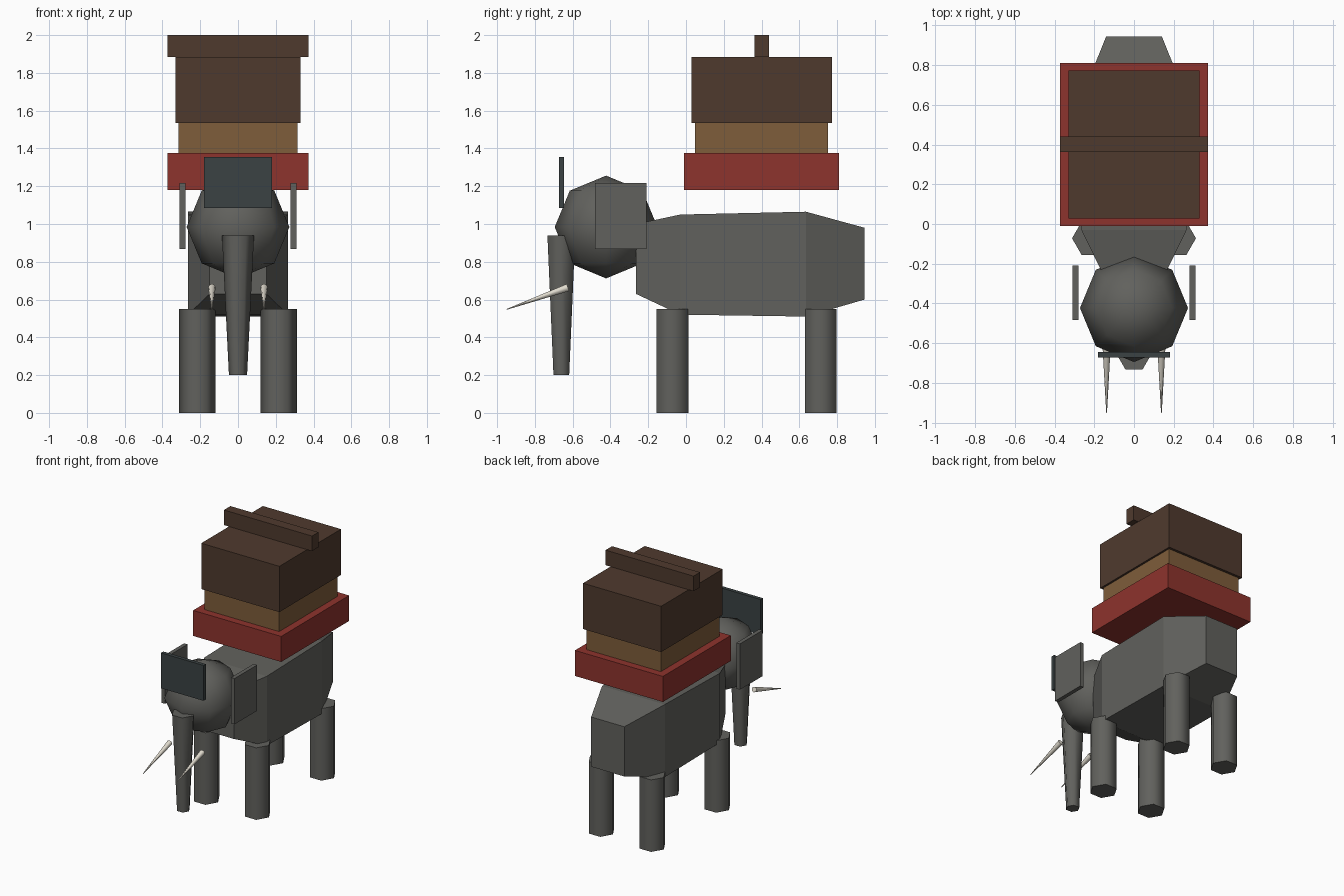
import bpy
import bmesh
from math import radians
from mathutils import Vector

cube = bpy.data.objects.get("Cube")
if cube:
    bpy.data.objects.remove(cube, do_unlink=True)


def material(name, rgb):
    mat = bpy.data.materials.new(name)
    mat.use_nodes = True
    mat.diffuse_color = (*rgb, 1)
    mat.node_tree.nodes["Principled BSDF"].inputs["Base Color"].default_value = (*rgb, 1)
    return mat


grey = material("grey hide", (0.12, 0.12, 0.11))
red = material("red cloth", (0.27, 0.033, 0.026))
tan = material("tan wood", (0.21, 0.11, 0.043))
brown = material("dark brown wood", (0.078, 0.042, 0.027))
slate = material("dark slate", (0.043, 0.055, 0.057))
ivory = material("ivory", (0.75, 0.71, 0.62))


def finish(name, mat, smooth=False):
    obj = bpy.context.object
    obj.name = obj.data.name = name
    obj.data.materials.append(mat)
    if smooth:
        bpy.ops.object.shade_smooth_by_angle(angle=radians(65))
    return obj


def box(name, mat, low, high):
    low, high = Vector(low), Vector(high)
    bpy.ops.mesh.primitive_cube_add(size=1, location=(low + high) / 2)
    bpy.context.object.scale = high - low
    bpy.ops.object.transform_apply(location=False, rotation=False, scale=True)
    return finish(name, mat)


def cone(name, mat, start, end, r_start, r_end, sides=6):
    # Tapered tube between two points, with corners pointing sideways
    start, end = Vector(start), Vector(end)
    axis = end - start
    bpy.ops.mesh.primitive_cone_add(vertices=sides, radius1=r_start, radius2=r_end,
                                    depth=axis.length, location=(start + end) / 2)
    obj = bpy.context.object
    turn = Vector((0, 0, 1)).rotation_difference(axis).to_matrix().to_4x4()
    if sides == 6:
        obj.data.transform(turn.Rotation(radians(90), 4, "Z"))
    obj.data.transform(turn)
    return finish(name, mat, smooth=True)


# Body: rectangular sections (y, half width, bottom, top) joined front to back
sections = [(-0.265, 0.15, 0.63, 1.0), (-0.03, 0.265, 0.52, 1.05),
            (0.635, 0.265, 0.51, 1.065), (0.945, 0.14, 0.6, 0.98)]
bm = bmesh.new()
rings = [[bm.verts.new((x, y, z)) for x, z in ((-w, lo), (w, lo), (w, hi), (-w, hi))]
         for y, w, lo, hi in sections]
for a, b in zip(rings, rings[1:]):
    for i in range(4):
        j = (i + 1) % 4
        bm.faces.new((a[i], a[j], b[j], b[i]))
bm.faces.new(rings[0])
bm.faces.new(rings[-1])
bmesh.ops.recalc_face_normals(bm, faces=bm.faces)
mesh = bpy.data.meshes.new("body")
bm.to_mesh(mesh)
bm.free()
body = bpy.data.objects.new("body", mesh)
body.data.materials.append(grey)
bpy.context.collection.objects.link(body)

# Head and trunk
bpy.ops.mesh.primitive_uv_sphere_add(segments=8, ring_count=4, radius=0.272,
                                     location=(0, -0.423, 0.984))
finish("head", grey, smooth=True)
cone("trunk", grey, (0, -0.66, 0.2), (0, -0.66, 0.94), 0.048, 0.085)
box("forehead_plate", slate, (-0.18, -0.673, 1.085), (0.18, -0.645, 1.355))

# Paired parts
for side, s in (("left", 1), ("right", -1)):
    for end, y in (("front", -0.072), ("rear", 0.713)):
        cone(f"{end}_{side}_leg", grey, (s * 0.215, y, 0), (s * 0.215, y, 0.55), 0.097, 0.097)
    x = s * 0.294
    box(f"{side}_ear", grey, (x - 0.015, -0.483, 0.867), (x + 0.015, -0.21, 1.217))
    cone(f"{side}_tusk", ivory, (s * 0.138, -0.625, 0.664), (s * 0.138, -0.95, 0.548),
         0.02, 0.002, sides=8)

# Stacked load above the back
box("saddle_base", red, (-0.372, -0.01, 1.18), (0.372, 0.81, 1.375))
box("carriage_floor", tan, (-0.315, 0.047, 1.3), (0.315, 0.753, 1.535))
box("carriage_cabin", brown, (-0.33, 0.028, 1.535), (0.33, 0.772, 1.885))
box("roof_beam", brown, (-0.372, 0.362, 1.885), (0.372, 0.44, 2.0))
